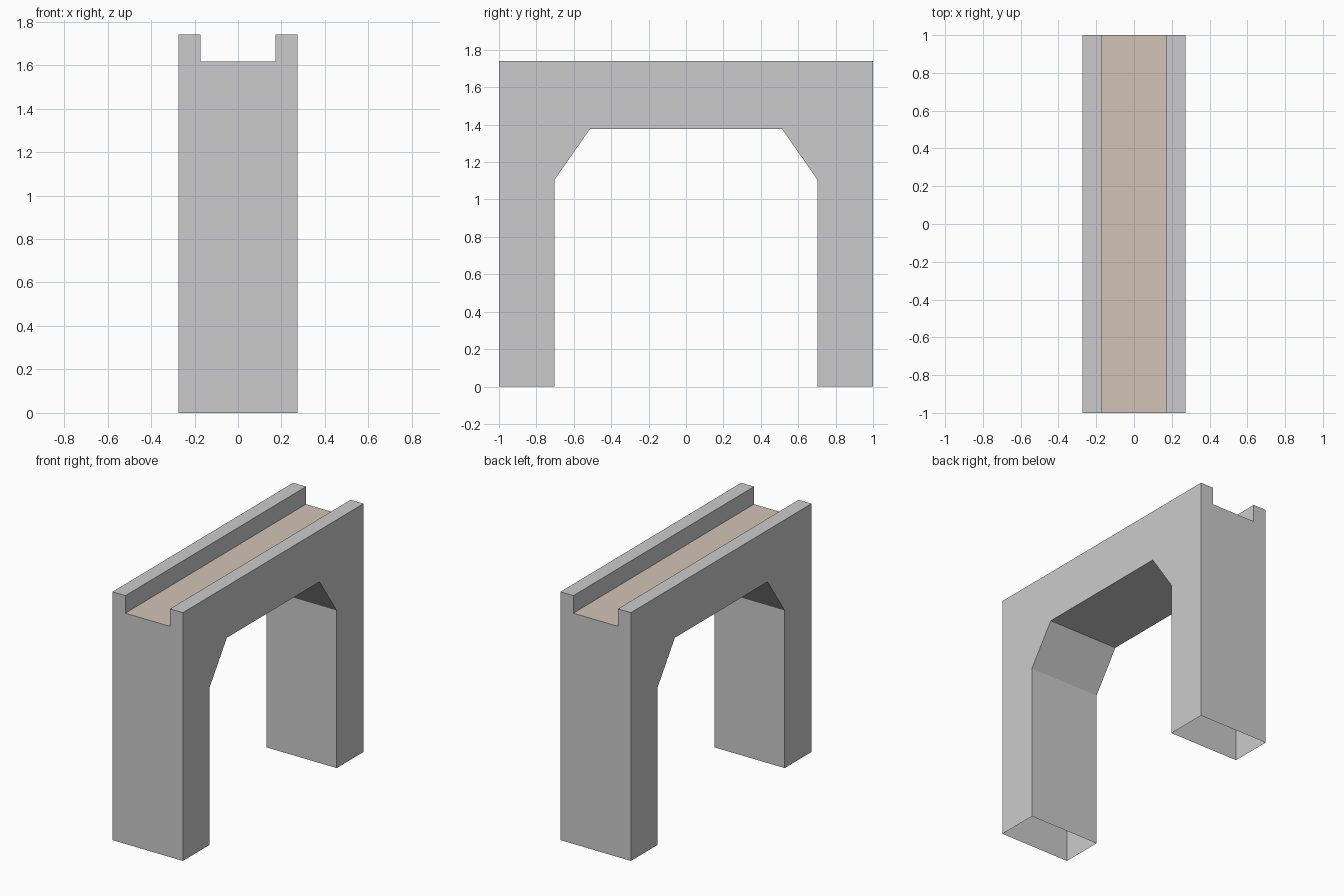
import bpy, bmesh
from mathutils import Vector

if "Cube" in bpy.data.objects:
    bpy.data.objects.remove(bpy.data.objects["Cube"])

W, IN = 0.273, 0.173          # outer half width, channel half width
TOP, FLOOR = 1.74, 1.617      # parapet top, channel floor

# Half-arch opening (y, z), mirrored to complete the underside
half = [(-0.703, 0), (-0.703, 1.105), (-0.513, 1.378)]
arch = half + [(-y, z) for y, z in reversed(half)]


def add_face(bm, points, outward):
    f = bm.faces.new([bm.verts.new(p) for p in points])
    f.normal_update()
    if f.normal.dot(Vector(outward)) < 0:
        f.normal_flip()


def finish(bm, name):
    bmesh.ops.remove_doubles(bm, verts=bm.verts[:], dist=1e-5)
    mesh = bpy.data.meshes.new(name)
    bm.to_mesh(mesh)
    bm.free()
    ob = bpy.data.objects.new(name, mesh)
    bpy.context.collection.objects.link(ob)
    return ob


# Stone shell: hollow legs, open underneath
bm = bmesh.new()
side = [(-1, TOP), (-1, 0)] + arch + [(1, 0), (1, TOP)]
end = [(-W, 0), (-W, TOP), (-IN, TOP), (-IN, FLOOR),
       (IN, FLOOR), (IN, TOP), (W, TOP), (W, 0)]
for s in (-1, 1):
    # side wall
    add_face(bm, [(s * W, y, z) for y, z in side], (s, 0, 0))
    # notched end wall
    add_face(bm, [(x, s, z) for x, z in end], (0, s, 0))
    # parapet top and inner face
    add_face(bm, [(s * IN, -1, TOP), (s * W, -1, TOP),
                  (s * W, 1, TOP), (s * IN, 1, TOP)], (0, 0, 1))
    add_face(bm, [(s * IN, -1, FLOOR), (s * IN, -1, TOP),
                  (s * IN, 1, TOP), (s * IN, 1, FLOOR)], (-s, 0, 0))
# arch underside
for (y0, z0), (y1, z1) in zip(arch, arch[1:]):
    add_face(bm, [(-W, y0, z0), (W, y0, z0), (W, y1, z1), (-W, y1, z1)],
             (0, z1 - z0, y0 - y1))
finish(bm, "bridge_arch")

# Brown deck in the channel
bm = bmesh.new()
add_face(bm, [(-IN, -1, FLOOR), (IN, -1, FLOOR),
              (IN, 1, FLOOR), (-IN, 1, FLOOR)], (0, 0, 1))
deck = finish(bm, "deck")
mat = bpy.data.materials.new("brown_earth")
mat.diffuse_color = (0.65, 0.54, 0.47, 1)
mat.use_nodes = True
mat.node_tree.nodes["Principled BSDF"].inputs["Base Color"].default_value = mat.diffuse_color
deck.data.materials.append(mat)
